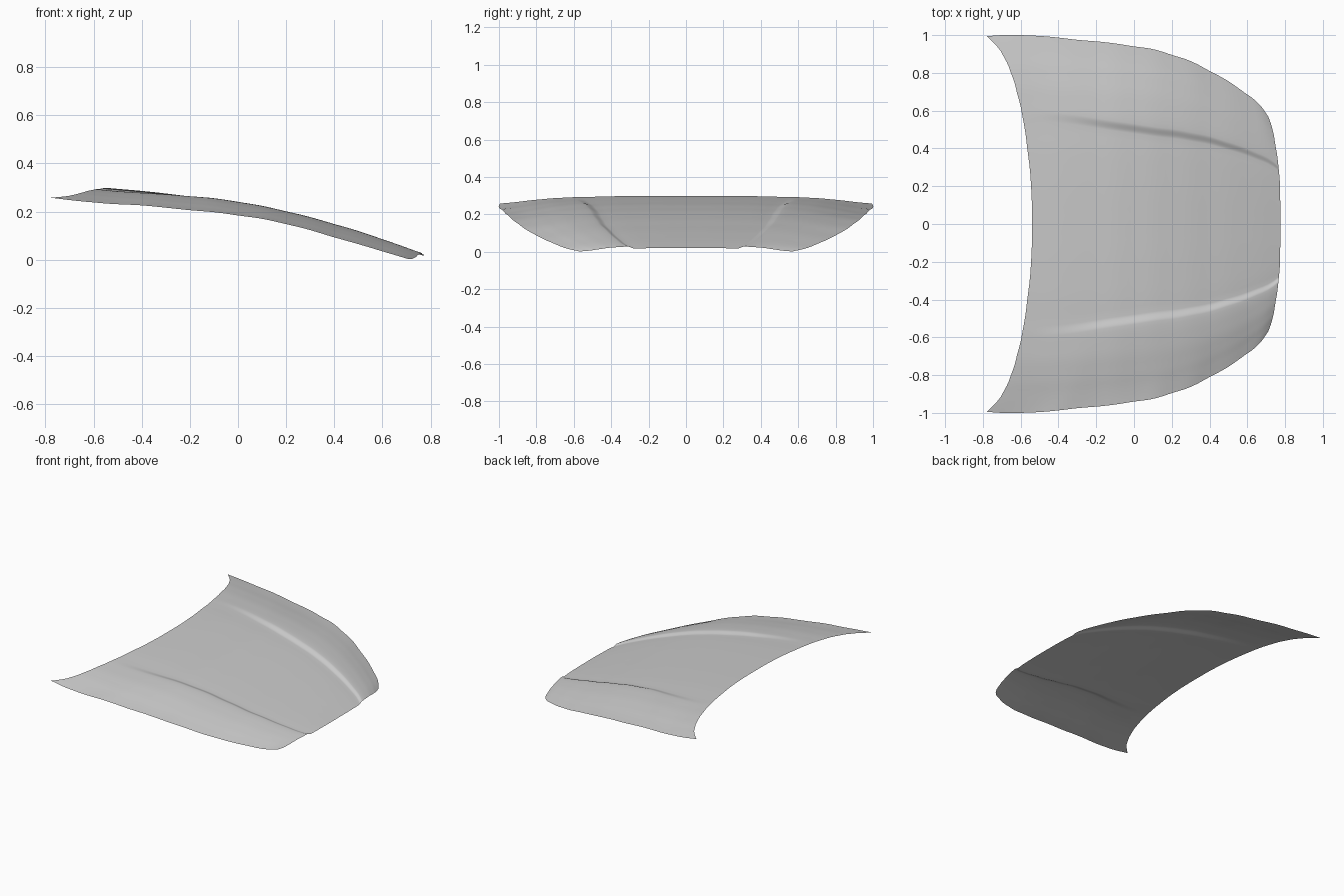
import bpy
import bmesh

cube = bpy.data.objects.get("Cube")
if cube:
    bpy.data.objects.remove(cube, do_unlink=True)


def curve(points):
    """Smooth interpolation through (position, value) pairs."""
    xs, vs = zip(*points)
    n = len(xs)
    slope = [(vs[min(i + 1, n - 1)] - vs[max(i - 1, 0)]) /
             (xs[min(i + 1, n - 1)] - xs[max(i - 1, 0)]) for i in range(n)]

    def value(x):
        i = 0
        while i < n - 2 and x > xs[i + 1]:
            i += 1
        h = xs[i + 1] - xs[i]
        u = (x - xs[i]) / h
        a = vs[i] + slope[i] * h * u
        b = vs[i + 1] - slope[i + 1] * h * (1 - u)
        k = u * u * (3 - 2 * u)
        return a * (1 - k) + b * k
    return value


def smooth(u):
    u = max(0.0, min(1.0, u))
    return u * u * (3 - 2 * u)


# Outline of the panel: t runs from the centre line to the side edge
rear_x = curve([(0, -0.54), (0.2, -0.545), (0.4, -0.565), (0.57, -0.59), (0.7, -0.62),
                (0.8, -0.65), (0.9, -0.695), (0.95, -0.73), (1, -0.78)])
front_x = curve([(0, 0.775), (0.3, 0.773), (0.51, 0.766), (0.75, 0.747), (0.9, 0.73), (1, 0.71)])
side_y = curve([(-0.78, 0.995), (-0.6, 1.0), (-0.3, 0.975), (0, 0.94), (0.2, 0.895),
                (0.4, 0.81), (0.6, 0.685), (0.67, 0.625), (0.71, 0.57)])

# Height of the centre line, and how far the side edge falls below it
centre_z = curve([(-0.78, 0.315), (-0.54, 0.298), (-0.2, 0.263), (0, 0.234), (0.2, 0.193),
                  (0.4, 0.14), (0.6, 0.08), (0.775, 0.02)])
edge_drop = curve([(-0.78, 0.057), (-0.6, 0.065), (-0.4, 0.06), (-0.2, 0.057), (0, 0.05),
                   (0.2, 0.045), (0.4, 0.047), (0.6, 0.045), (0.71, 0.041)])
fall = curve([(0, 0), (0.3, 0.03), (0.5, 0.13), (0.65, 0.25), (0.8, 0.5), (0.9, 0.75), (1, 1)])

ROWS, INNER, STEP, OUTER = 48, 12, 8, 20
HALF = 0.028


def columns(crease):
    """Column positions, packed closely across the crease."""
    lo, hi = crease - HALF, crease + HALF
    return ([lo * i / INNER for i in range(INNER)] +
            [lo + (hi - lo) * i / STEP for i in range(STEP)] +
            [hi + (1 - hi) * i / OUTER for i in range(OUTER + 1)])


def surface_point(s, t, crease):
    side_x = -0.78 + 1.49 * s
    x = rear_x(t) * (1 - s) + front_x(t) * s
    y = t * side_y(side_x)
    # Raised shoulder outside the crease, fading out at the rear and the side
    height = 0.015 * smooth(s / 0.45) * (1 - 0.35 * smooth((s - 0.75) / 0.25))
    rise = smooth((t - crease + HALF) / (2 * HALF))
    fade = 1 - smooth((t - crease - HALF) / (1 - crease - HALF))
    z = centre_z(x) - edge_drop(side_x) * fall(t) + height * rise * fade
    return x, y, z


# Half of the panel as one open sheet
bm = bmesh.new()
grid = []
for r in range(ROWS + 1):
    s = r / ROWS
    crease = 0.57 - 0.055 * smooth(s / 0.6)
    grid.append([bm.verts.new(surface_point(s, t, crease)) for t in columns(crease)])
for a, b in zip(grid, grid[1:]):
    for i in range(len(a) - 1):
        bm.faces.new((a[i], b[i], b[i + 1], a[i + 1]))
mesh = bpy.data.meshes.new("hood_panel")
bm.to_mesh(mesh)
bm.free()
hood = bpy.data.objects.new("hood_panel", mesh)
bpy.context.collection.objects.link(hood)

# Mirrored other half
mirror = hood.modifiers.new("mirror", "MIRROR")
mirror.use_axis = (False, True, False)
mirror.use_clip = True
mirror.merge_threshold = 0.0005
mesh.shade_smooth()

# Plain grey paint
paint = bpy.data.materials.new("grey_paint")
paint.use_nodes = True
colour = (0.6, 0.6, 0.6, 1)
paint.diffuse_color = colour
paint.node_tree.nodes["Principled BSDF"].inputs["Base Color"].default_value = colour
mesh.materials.append(paint)
